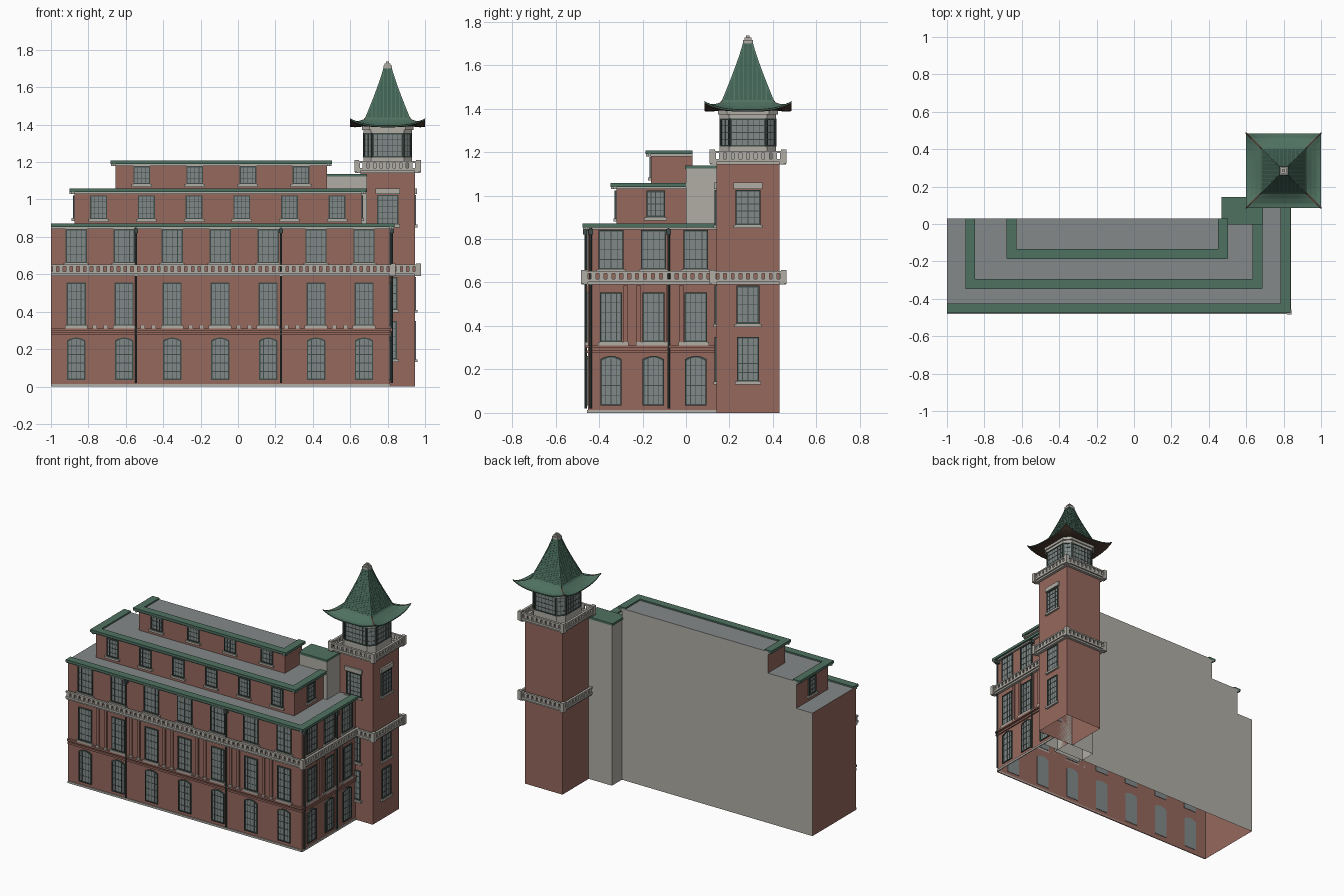
import bpy, bmesh, math
from mathutils import Vector, Matrix

cube = bpy.data.objects.get("Cube")
if cube:
    bpy.data.objects.remove(cube)


def material(name, *rgb):
    m = bpy.data.materials.new(name)
    m.use_nodes = True
    m.diffuse_color = (*rgb, 1)
    m.node_tree.nodes["Principled BSDF"].inputs["Base Color"].default_value = (*rgb, 1)
    return m


BRICK = material("brick", .30, .138, .11)
STONE = material("pale stone", .44, .42, .38)
GLASS = material("window glass", .22, .25, .25)
FRAME = material("dark window frame", .05, .075, .065)
COPPER = material("green copper", .078, .165, .12)
TILE = material("dark green tile", .05, .115, .085)
SLATE = material("grey flat roof", .235, .25, .25)
TIMBER = material("brown timber", .075, .045, .03)

parts = {}


def part(name, mat):
    return parts.setdefault(name, (bmesh.new(), mat))[0]


def solid(bm, lower, upper):
    """Closed solid between two matching outlines."""
    a = [bm.verts.new(p) for p in lower]
    b = [bm.verts.new(p) for p in upper]
    n = len(a)
    bm.faces.new(a[::-1])
    bm.faces.new(b)
    for i in range(n):
        bm.faces.new((a[i], a[(i + 1) % n], b[(i + 1) % n], b[i]))


class Wall:
    """Vertical plane: u runs along it, d runs outwards."""
    def __init__(self, origin, normal):
        self.o, self.n = Vector((*origin, 0)), Vector((*normal, 0)).normalized()
        self.u = Vector((0, 0, 1)).cross(self.n)

    def prism(self, bm, outline, d0, d1):
        solid(bm, *[[self.o + self.u * u + self.n * d + Vector((0, 0, z))
                     for u, z in outline] for d in (d0, d1)])

    def box(self, bm, u0, u1, z0, z1, d0, d1):
        self.prism(bm, [(u0, z0), (u1, z0), (u1, z1), (u0, z1)], d0, d1)


def block(name, x0, x1, y0, y1, z0, z1, side=BRICK, back=STONE, top=SLATE):
    """Open-bottomed body with colours chosen by face direction."""
    bm = bmesh.new()
    corners = [(x0, y0), (x1, y0), (x1, y1), (x0, y1)]
    solid(bm, [(*c, z0) for c in corners], [(*c, z1) for c in corners])
    bm.normal_update()
    for f in list(bm.faces):
        if f.normal.z < -.5:
            bm.faces.remove(f)
        else:
            f.material_index = 2 if f.normal.z > .5 else 1 if f.normal.y > .5 else 0
    finish(name, bm, [side, back, top])


def finish(name, bm, mats):
    me = bpy.data.meshes.new(name)
    bm.to_mesh(me)
    bm.free()
    for m in mats:
        me.materials.append(m)
    bpy.context.scene.collection.objects.link(bpy.data.objects.new(name, me))


def window(wall, u, w, z0, z1, rise=0, cols=4, rows=5, sill=True):
    """Glass, surround, glazing bars and sill."""
    def top(half, z):
        steps = 6 if rise else 1
        return [(u + half * (1 - 2 * i / steps),
                 z - rise * (1 - 2 * i / steps) ** 2) for i in range(steps + 1)]
    h, t = w / 2, .007
    outer, inner = top(h, z1), top(h - t, z1 - t)
    glass, frame = part("window_glass", GLASS), part("window_frames", FRAME)
    wall.prism(glass, [(u - h, z0), (u + h, z0)] + outer, -.003, .003)
    wall.prism(frame, outer + inner[::-1], 0, .008)
    for s in (-1, 1):
        wall.box(frame, *sorted((u + s * h, u + s * (h - t))), z0, z1 - rise, 0, .008)
    wall.box(frame, u - h, u + h, z0, z0 + t, 0, .008)
    for i in range(1, cols):
        c = u - h + w * i / cols
        wall.box(frame, c - .0015, c + .0015, z0, z1 - rise * .3 - t, 0, .005)
    for i in range(1, rows):
        c = z0 + (z1 - z0) * i / rows
        wall.box(frame, u - h, u + h, c - .0015, c + .0015, 0, .005)
    if sill:
        wall.box(part("window_sills", STONE), u - h - .01, u + h + .01, z0 - .014, z0, 0, .014)


def balustrade(wall, u0, u1, z, name):
    """Projecting ledge with a pierced parapet."""
    bm = part(name, STONE)
    wall.box(bm, u0, u1, z - .012, z, 0, .02)
    wall.box(bm, u0, u1, z, z + .014, 0, .03)
    wall.box(bm, u0, u1, z + .04, z + .05, .014, .03)
    n = max(1, round((u1 - u0) / .036))
    for i in range(n):
        c = u0 + (u1 - u0) * (i + .5) / n
        wall.box(bm, c - .011, c + .011, z + .014, z + .04, .017, .027)


def post(name, x, y, z0, z1, r):
    Wall((x, y - r), (0, -1)).box(part(name, STONE), -r, r, z0, z1, -2 * r, 0)


def pipe(wall, u):
    bm = part("drain_pipes", FRAME)
    c = wall.o + wall.u * u + wall.n * .012 + Vector((0, 0, .435))
    bmesh.ops.create_cone(bm, cap_ends=True, segments=8, radius1=.006, radius2=.006,
                          depth=.83, matrix=Matrix.Translation(c))
    wall.box(bm, u - .011, u + .011, .82, .845, 0, .024)


def coping(x0, x1, y0, y1, z, left=True):
    """Copper edge on the front and the exposed ends of a flat roof."""
    walls = [(Wall((0, y0), (0, -1)), x0 - .025 * left, x1 + .025),
             (Wall((x1, 0), (1, 0)), y0 - .025, y1)]
    if left:
        walls.append((Wall((x0, 0), (-1, 0)), -y1, -y0 + .025))
    for w, a, b in walls:
        w.box(part("roof_copings", COPPER), a, b, z - .012, z + .006, -.026, .027)
        w.box(part("cornice_mouldings", STONE), a, b, z - .022, z - .012, 0, .014)


# Stepped main building, link and tower bodies
XR, YF, YB, YT = .81, -.45, .03, .14
TX, TY, TH = .80, .285, .145
block("main_building", -1, XR, YF, YB, 0, .86)
block("corner_infill", .69, XR, YB, YT, 0, .86)
block("second_tier", -.875, .66, -.32, YB, .86, 1.048)
block("third_tier", -.655, .475, -.16, YB, 1.048, 1.198)
block("stair_link", .475, .69, 0, YT, 0, 1.125, side=STONE)
block("tower", TX - TH, TX + TH, TY - TH, TY + TH, 0, 1.165, back=BRICK, top=STONE)
Wall((0, -.004), (0, -1)).box(part("link_roof", COPPER), .467, .69, 1.122, 1.137, -.149, 0)
coping(-1, XR, YF, YT, .865, left=False)
coping(-.875, .66, -.32, YB, 1.052)
coping(-.655, .475, -.16, YB, 1.202)

front, right = Wall((0, YF), (0, -1)), Wall((XR, 0), (1, 0))
front_bays = [-.865 + .2565 * i for i in range(7)]
right_bays = [-.345 + .195 * i for i in range(3)]

# Three storeys of windows, bands and pilasters
for wall, bays, u0, u1 in ((front, front_bays, -1, XR), (right, right_bays, YF, YT)):
    for u in bays:
        window(wall, u, .098, .035, .262, rise=.015, sill=False)
        window(wall, u, .102, .325, .555)
        window(wall, u, .114, .66, .842, rows=4)
    trim = part("brick_bands", BRICK)
    for z, d in ((.275, .009), (.298, .014)):
        wall.box(trim, u0, u1 + .009, z, z + .013, 0, d)
    wall.box(part("stone_plinth", STONE), u0, u1, 0, .014, 0, .006)
    for a, b in zip(bays, bays[1:]):
        for s in (-.03, .03):
            m = (a + b) / 2 + s
            wall.box(trim, m - .01, m + .01, .325, .585, 0, .008)
            wall.box(part("pilaster_bases", STONE), m - .012, m + .012, .311, .325, 0, .011)
for u in (-.545, .23):
    pipe(front, u)
pipe(right, -.08)
pipe(right, YF + .012)

# Upper tier windows
for i in range(6):
    window(Wall((0, -.32), (0, -1)), -.745 + .255 * i, .09, .895, 1.022, rows=4)
window(Wall((.66, 0), (1, 0)), -.14, .085, .9, 1.022, rows=4)
window(Wall((-.875, 0), (-1, 0)), .14, .085, .9, 1.022, rows=4)
for i in range(4):
    window(Wall((0, -.16), (0, -1)), -.515 + .284 * i, .09, 1.082, 1.178, rows=3)

# Tower windows on its two street faces
sides = [(0, -1), (1, 0), (0, 1), (-1, 0)]
tower_walls = [Wall((TX + TH * x, TY + TH * y), (x, y)) for x, y in sides]
for w in tower_walls[:2]:
    window(w, 0, .1, .145, .35)
    window(w, 0, .104, .41, .585, rows=4)
    window(w, 0, .114, .865, 1.025)
    w.box(part("tower_lintels", STONE), -.066, .066, 1.03, 1.06, 0, .012)

# Balustrades
balustrade(front, -1, XR + .03, .602, "main_balustrade")
balustrade(right, YF - .03, YT, .602, "main_balustrade")
for i, w in enumerate(tower_walls):
    start = .04 if i == 0 else -TH - .03
    balustrade(w, start, TH + .03 if i != 3 else TH, .602, "tower_lower_balustrade")
    balustrade(w, -TH - .03, TH + .03, 1.155, "tower_upper_balustrade")
for sx in (-1, 1):
    for sy in (-1, 1):
        px, py = TX + sx * (TH + .02), TY + sy * (TH + .02)
        post("tower_posts", px, py, 1.148, 1.212, .013)
        if (sx, sy) != (-1, -1):
            post("tower_posts", px, py, .592, .658, .013)
post("main_corner_post", XR + .02, YF - .02, .592, .658, .013)


# Lantern room with chamfered corners
def octagon(h, c, z):
    pts = [(-h + c, -h), (h - c, -h), (h, -h + c), (h, h - c),
           (h - c, h), (-h + c, h), (-h, h - c), (-h, -h + c)]
    return [(TX + x, TY + y, z) for x, y in pts]


for name, mat, h, z0, z1 in (("lantern_base", STONE, .13, 1.16, 1.225),
                             ("lantern_glass", GLASS, .123, 1.22, 1.36),
                             ("lantern_cornice", STONE, .13, 1.355, 1.375),
                             ("lantern_cornice", STONE, .138, 1.372, 1.4)):
    solid(part(name, mat), octagon(h, .042, z0), octagon(h, .042, z1))
for x, y in sides:
    window(Wall((TX + .123 * x, TY + .123 * y), (x, y)), 0, .162, 1.225, 1.355, cols=6, rows=4, sill=False)
for x in (-.102, .102):
    for y in (-.102, .102):
        window(Wall((TX + x, TY + y), (x, y)), 0, .058, 1.225, 1.355, cols=2, rows=4, sill=False)


# Roof lofted from square rings; corners can be lifted
def ring(bm, half, z, lift=0, steps=10):
    out = []
    for k in range(4):
        rot = Matrix.Rotation(k * math.pi / 2, 3, 'Z')
        for i in range(steps):
            t = 2 * i / steps - 1
            out.append(bm.verts.new(rot @ Vector((t * half, -half, 0)) +
                                    Vector((TX, TY, z + lift * abs(t) ** 3))))
    return out


def loft(name, mat, rows):
    bm = part(name, mat)
    rings = [ring(bm, *r) for r in rows]
    for a, b in zip(rings, rings[1:]):
        for i in range(len(a)):
            j = (i + 1) % len(a)
            bm.faces.new((a[i], a[j], b[j], b[i]))


eave = [(.2, 1.395, .037), (.175, 1.398, .022), (.15, 1.41, .01), (.125, 1.428, 0), (.112, 1.445, 0)]
loft("eave_copper", COPPER, [(.2, 1.388, .037)] + eave)
loft("eave_soffit", TIMBER, [(.12, 1.392, 0), (.15, 1.388, .006), (.175, 1.386, .02), (.2, 1.388, .037)])
N = 14
spire = [(.018 + .1 * (1 - i / N) ** 1.15, 1.432 + .275 * i / N) for i in range(N + 1)]
courses = []
for (h0, z0), (h1, z1) in zip(spire, spire[1:]):
    courses += [(h0 + .002, z0), (h1 + .0005, z1)]
loft("spire_tiles", TILE, courses)


# Hip ridges down each corner and upright tile ribs
def ridge(name, mat, path, r):
    bm = part(name, mat)
    for a, b in zip(path, path[1:]):
        solid(bm, *[[p + Vector(o) for o in ((-r, -r, 0), (r, -r, 0), (r, r, 0), (-r, r, 0))]
                    for p in (a, b)])


for x in (-1, 1):
    for y in (-1, 1):
        ridge("spire_hips", COPPER, [Vector((TX + x * h, TY + y * h, z)) for h, z in spire], .004)
        ridge("eave_hips", TIMBER, [Vector((TX + x * h, TY + y * h, z + l)) for h, z, l in eave], .003)
for x, y in sides:
    for k in range(-4, 5):
        path = [Vector((TX + x * h + y * k * .021, TY + y * h + x * k * .021, z))
                for h, z in spire if h > abs(k) * .021]
        ridge("spire_ribs", COPPER, path, .0025)

# Finial
post("finial", TX, TY, 1.7, 1.716, .023)
post("finial", TX, TY, 1.716, 1.728, .016)
post("finial", TX, TY, 1.728, 1.737, .008)

for name, (bm, mat) in parts.items():
    bmesh.ops.recalc_face_normals(bm, faces=bm.faces[:])
    finish(name, bm, [mat])
